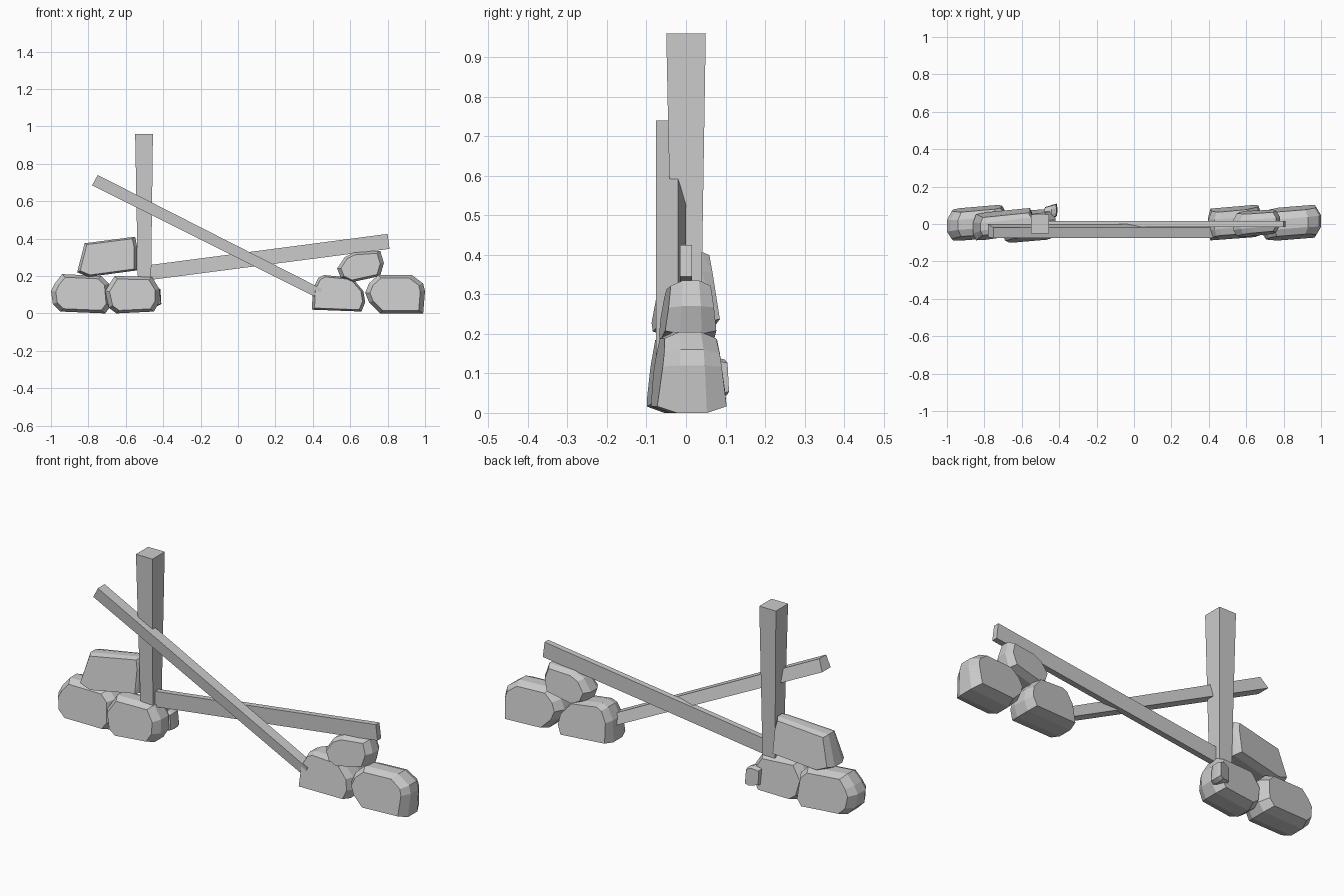
import bpy, bmesh, math
from mathutils import Vector

if "Cube" in bpy.data.objects:
    bpy.data.objects.remove(bpy.data.objects["Cube"])


def finish(bm, name):
    bmesh.ops.recalc_face_normals(bm, faces=bm.faces)
    me = bpy.data.meshes.new(name)
    bm.to_mesh(me)
    bm.free()
    ob = bpy.data.objects.new(name, me)
    bpy.context.collection.objects.link(ob)
    return ob


def rock(name, outline, y0, y1, inset=0.84, taper=0.3, shear=0.08):
    """Chipped stone: hull of a front (x, z) outline swept in y with inset ends, thinner at the top."""
    xs, zs = zip(*outline)
    cx, cz = (min(xs) + max(xs)) / 2, (min(zs) + max(zs)) / 2
    cy, hy, h = (y0 + y1) / 2, (y1 - y0) / 2, max(zs) - min(zs)
    bm = bmesh.new()
    for depth, s in ((-1, inset), (-0.45, 1), (0.4, 1), (1, inset)):
        for x, z in outline:
            px, pz = cx + (x - cx) * s, cz + (z - cz) * s
            t = (pz - min(zs)) / h
            bm.verts.new((px, cy + depth * hy * (1 - taper * t) + shear * (px - cx), pz))
    res = bmesh.ops.convex_hull(bm, input=bm.verts)
    loose = [v for v in bm.verts if not v.link_faces]
    bmesh.ops.delete(bm, geom=loose, context='VERTS')
    bmesh.ops.dissolve_limit(bm, angle_limit=math.radians(6), verts=bm.verts, edges=bm.edges)
    return finish(bm, name)


def beam(name, end_a, end_b):
    """Four-cornered timber joining two quads."""
    bm = bmesh.new()
    a = [bm.verts.new(p) for p in end_a]
    b = [bm.verts.new(p) for p in end_b]
    bm.faces.new(a)
    bm.faces.new(b[::-1])
    for i in range(4):
        j = (i + 1) % 4
        bm.faces.new((a[j], a[i], b[i], b[j]))
    return finish(bm, name)


def plank_end(bottom, top, bottom_y, top_y):
    (bx, bz), (tx, tz) = bottom, top
    return [(bx, bottom_y[0], bz), (bx, bottom_y[1], bz), (tx, top_y[1], tz), (tx, top_y[0], tz)]


def square(x0, x1, y0, y1, z):
    return [(x0, y0, z), (x1, y0, z), (x1, y1, z), (x0, y1, z)]


# left stone pile
rock("left_outer_stone", [(-1, .12), (-.99, .05), (-.95, .01), (-.71, .0), (-.68, .04),
                          (-.69, .16), (-.73, .20), (-.94, .21), (-.98, .16)], -.085, .095)
rock("left_inner_stone", [(-.71, .12), (-.69, .03), (-.65, .0), (-.45, .01), (-.42, .06),
                          (-.42, .13), (-.46, .195), (-.66, .20)], -.095, .075)
rock("left_top_stone", [(-.86, .22), (-.84, .30), (-.82, .375), (-.55, .41), (-.54, .36),
                        (-.54, .23), (-.80, .195)], -.075, .075, .9, .45, .12)
rock("left_small_stone", [(-.48, .05), (-.48, .13), (-.44, .14), (-.415, .13), (-.41, .05),
                          (-.43, .04)], .03, .10, .9, .1, .3)

# right stone pile
rock("right_inner_stone", [(.395, .02), (.40, .13), (.43, .19), (.46, .205), (.61, .19),
                           (.67, .12), (.68, .06), (.66, .01)], -.08, .095, .9)
rock("right_outer_stone", [(.68, .11), (.70, .16), (.75, .205), (.93, .205), (.99, .16),
                           (1.0, .12), (.99, .0), (.76, .0), (.70, .06)], -.085, .095)
rock("right_top_stone", [(.53, .24), (.57, .30), (.62, .325), (.76, .335), (.78, .27),
                         (.76, .20), (.60, .165), (.55, .19)], -.065, .075)

# upright post, wider at the top
beam("post", square(-.535, -.465, -.033, .037, .15), square(-.55, -.455, -.05, .05, .96))

# fallen planks
beam("steep_plank",
     plank_end((-.78, .685), (-.75, .74), (-.07, .0), (-.076, -.02)),
     plank_end((.43, .08), (.45, .13), (-.07, .0), (-.076, -.02)))
beam("shallow_plank",
     plank_end((-.50, .175), (-.50, .255), (-.015, .015), (-.015, .015)),
     plank_end((.81, .345), (.80, .425), (-.015, .015), (-.015, .015)))
